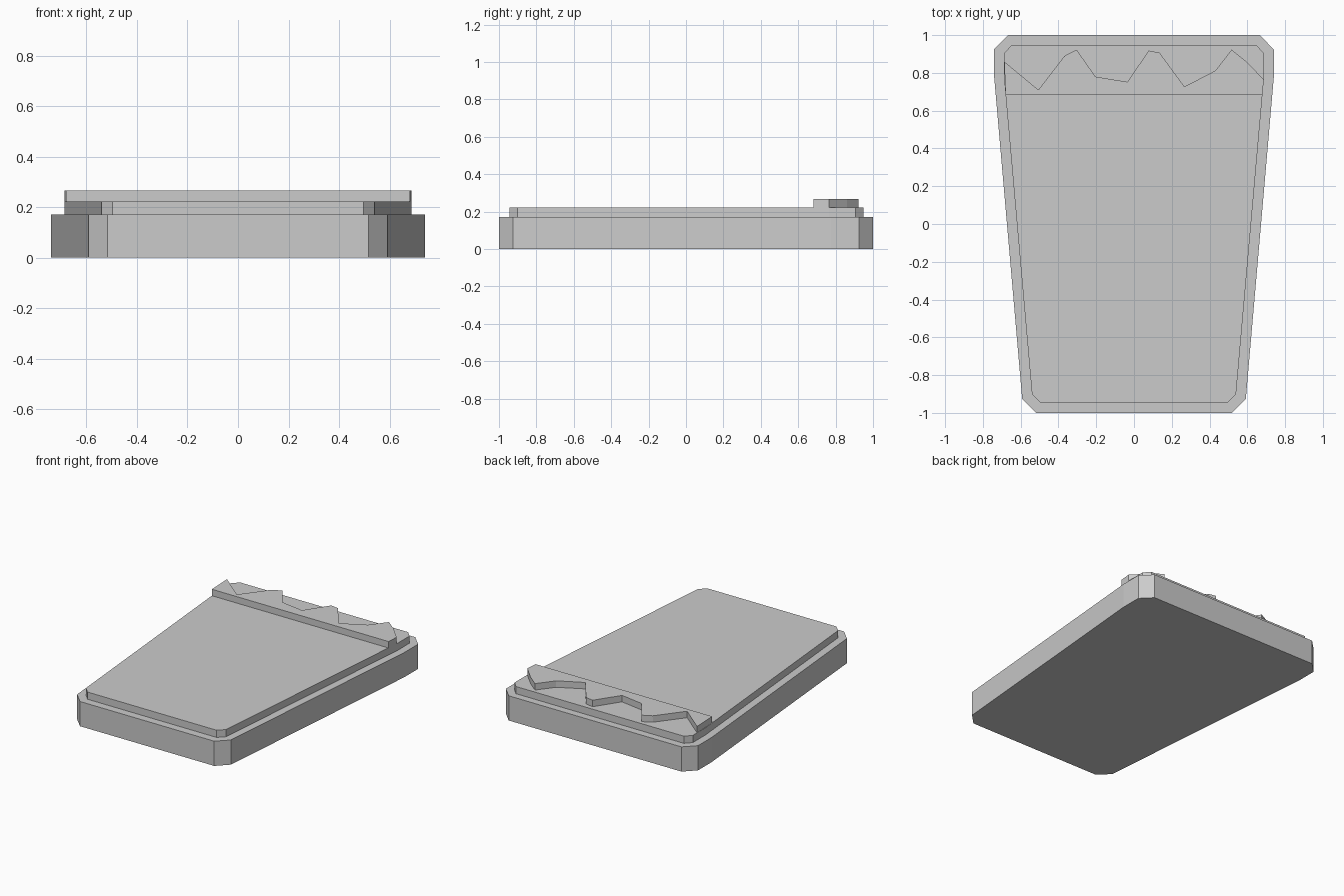
import bpy
import bmesh

cube = bpy.data.objects.get("Cube")
if cube:
    bpy.data.objects.remove(cube, do_unlink=True)

grey = bpy.data.materials.new("plain grey")
grey.use_nodes = True
colour = (0.6, 0.6, 0.6, 1)
grey.diffuse_color = colour
grey.node_tree.nodes["Principled BSDF"].inputs["Base Color"].default_value = colour


def mirrored(right_half):
    """Close a half outline (front to back) across x = 0."""
    return right_half + [(-x, y) for x, y in reversed(right_half)]


def slab(name, outline, bottom, top):
    """Extrude a flat outline upwards into a solid."""
    bm = bmesh.new()
    face = bm.faces.new([bm.verts.new((x, y, bottom)) for x, y in outline])
    result = bmesh.ops.extrude_face_region(bm, geom=[face], use_keep_orig=True)
    for v in result["geom"]:
        if isinstance(v, bmesh.types.BMVert):
            v.co.z = top
    bmesh.ops.recalc_face_normals(bm, faces=bm.faces)
    mesh = bpy.data.meshes.new(name)
    bm.to_mesh(mesh)
    bm.free()
    mesh.materials.append(grey)
    obj = bpy.data.objects.new(name, mesh)
    bpy.context.collection.objects.link(obj)
    return obj


# Tapered base with clipped corners
slab("base_slab", mirrored([(0.517, -1), (0.592, -0.925), (0.74, 0.775),
                            (0.74, 0.925), (0.665, 1)]), 0, 0.172)

# Slightly smaller raised panel
slab("raised_panel", mirrored([(0.497, -0.945), (0.54, -0.902), (0.687, 0.765),
                               (0.687, 0.905), (0.647, 0.948)]), 0.172, 0.222)

# Strip with a straight front and a jagged back edge
jagged = [(0.687, 0.765), (0.595, 0.86), (0.517, 0.923), (0.431, 0.812),
          (0.267, 0.727), (0.135, 0.907), (0.077, 0.918), (-0.034, 0.752),
          (-0.204, 0.78), (-0.304, 0.923), (-0.368, 0.89), (-0.506, 0.71),
          (-0.687, 0.86)]
slab("jagged_strip", [(-0.68, 0.683), (0.68, 0.683)] + jagged, 0.222, 0.267)
